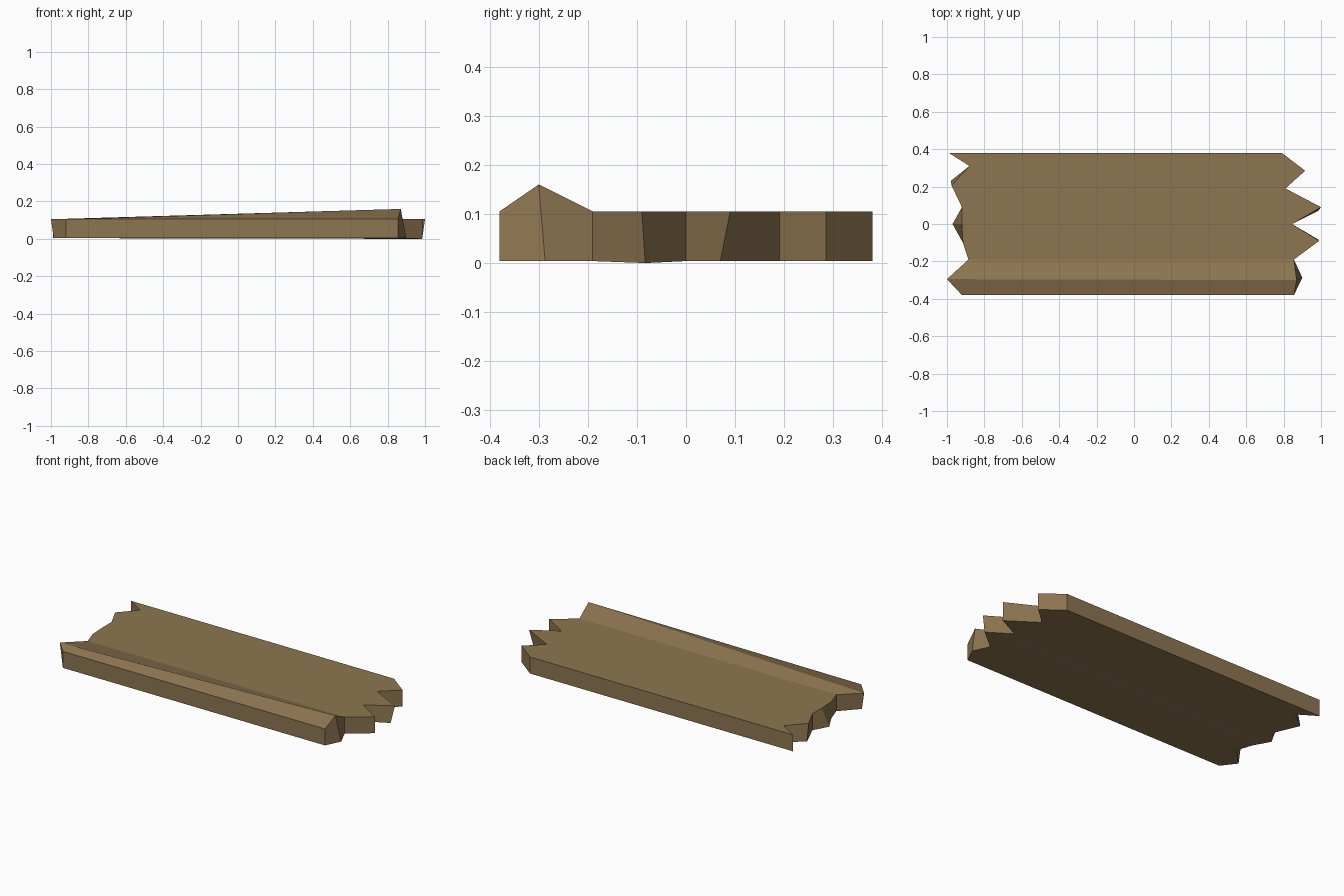
import bpy
import bmesh

cube = bpy.data.objects.get("Cube")
if cube:
    bpy.data.objects.remove(cube, do_unlink=True)

# Single wood colour
wood = bpy.data.materials.new("brown_wood")
wood.use_nodes = True
colour = (0.27, 0.18, 0.083, 1)
wood.diffuse_color = colour
shader = next(n for n in wood.node_tree.nodes if n.type == "BSDF_PRINCIPLED")
shader.inputs["Base Color"].default_value = colour
shader.inputs["Roughness"].default_value = 0.9

TOP, BOTTOM, RIDGE = 0.105, 0.004, 0.16

# Splintered ends as (x, y) points from front edge to back edge
left_top = [(-0.92, -0.38), (-1.0, -0.295), (-0.885, -0.19), (-0.915, -0.1), (-0.92, 0),
            (-0.92, 0.09), (-0.975, 0.205), (-0.88, 0.31), (-0.99, 0.38)]
right_top = [(0.855, -0.38), (0.87, -0.3), (0.855, -0.19), (0.99, -0.09), (0.845, 0),
             (1.0, 0.09), (0.81, 0.19), (0.915, 0.285), (0.79, 0.38)]

# The lower edge follows the upper one except at a few slanted splinters
left_shift = {1: (-0.985, -0.295), 4: (-0.97, 0), 6: (-0.98, 0.23)}
right_shift = {1: (0.9, -0.287), 3: (0.985, -0.083), 5: (0.985, 0.07)}


def lower(outline, shifts):
    return [shifts.get(i, point) for i, point in enumerate(outline)]


def add_row(bm, outline, height):
    return [bm.verts.new((x, y, height)) for x, y in outline]


def bridge(bm, row_a, row_b):
    for i in range(len(row_a) - 1):
        bm.faces.new((row_a[i], row_b[i], row_b[i + 1], row_a[i + 1]))


# Broken plank: top, right end, bottom and left end strips
bm = bmesh.new()
rows = [
    add_row(bm, left_top, TOP),
    add_row(bm, right_top, TOP),
    add_row(bm, lower(right_top, right_shift), BOTTOM),
    add_row(bm, lower(left_top, left_shift), BOTTOM),
]
for i, row in enumerate(rows):
    bridge(bm, row, rows[(i + 1) % len(rows)])

# Long front and back sides
for end in (0, -1):
    bm.faces.new([row[end] for row in rows])

# Ridge rises toward the left end; one splinter dips to the floor
rows[1][1].co.z = RIDGE
rows[2][3].co.z = 0

bmesh.ops.recalc_face_normals(bm, faces=bm.faces[:])
mesh = bpy.data.meshes.new("broken_plank")
bm.to_mesh(mesh)
bm.free()
mesh.materials.append(wood)
plank = bpy.data.objects.new("broken_plank", mesh)
bpy.context.collection.objects.link(plank)
